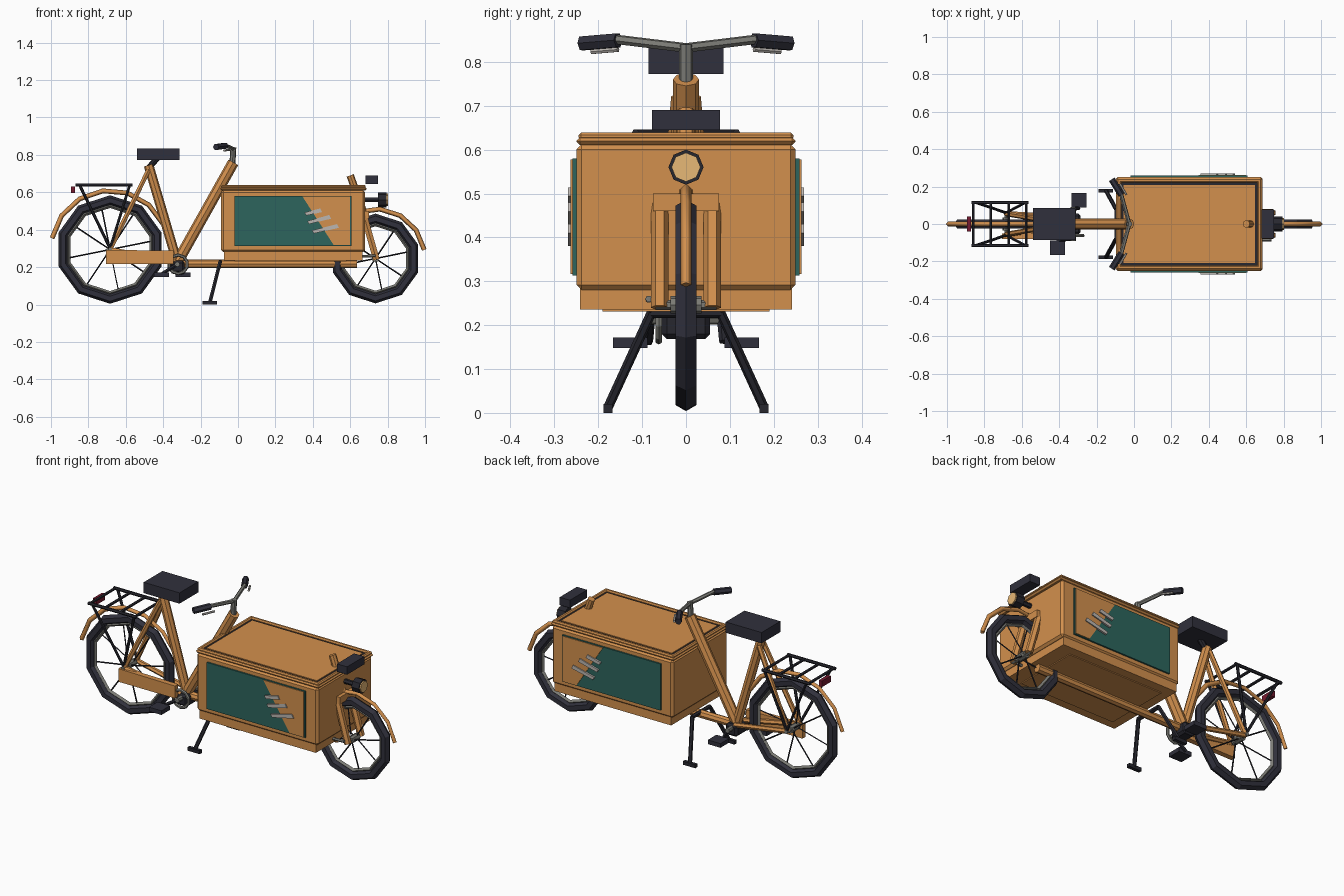
import bpy, bmesh
from math import pi, cos, sin, radians
from mathutils import Vector

if "Cube" in bpy.data.objects:
    bpy.data.objects.remove(bpy.data.objects["Cube"])


def material(name, rgb):
    m = bpy.data.materials.new(name)
    m.diffuse_color = (*rgb, 1)
    m.use_nodes = True
    m.node_tree.nodes["Principled BSDF"].inputs["Base Color"].default_value = m.diffuse_color
    return m


ORANGE = material("orange", (0.65, 0.28, 0.075))
TEAL = material("teal", (0.026, 0.13, 0.11))
BLACK = material("black", (0.02, 0.02, 0.028))
RUBBER = material("rubber", (0.03, 0.03, 0.045))
CREAM = material("lens", (0.8, 0.48, 0.18))
RED = material("red", (0.18, 0.01, 0.03))
METAL = material("metal", (0.2, 0.2, 0.18))
SILVER = material("silver", (0.5, 0.47, 0.44))


def finish(name, bm, mat):
    bmesh.ops.recalc_face_normals(bm, faces=bm.faces)
    me = bpy.data.meshes.new(name)
    bm.to_mesh(me)
    bm.free()
    ob = bpy.data.objects.new(name, me)
    bpy.context.collection.objects.link(ob)
    me.materials.append(mat)
    return ob


def box(name, lo, hi, mat, bevel=0):
    lo, hi = Vector(lo), Vector(hi)
    bm = bmesh.new()
    bmesh.ops.create_cube(bm, size=1)
    for v in bm.verts:
        v.co = (lo + hi) / 2 + v.co * (hi - lo)
    ob = finish(name, bm, mat)
    if bevel:
        mod = ob.modifiers.new("bevel", 'BEVEL')
        mod.width, mod.segments = bevel, 1
    return ob


def tube(name, a, b, r, mat, n=8, r2=None):
    a, b = Vector(a), Vector(b)
    bm = bmesh.new()
    bmesh.ops.create_cone(bm, cap_ends=True, segments=n, radius1=r,
                          radius2=r if r2 is None else r2, depth=(b - a).length)
    q = Vector((0, 0, 1)).rotation_difference(b - a)
    for v in bm.verts:
        v.co = q @ v.co + (a + b) / 2
    return finish(name, bm, mat)


def plate(name, pts, y0, y1, mat):
    """Extrude an x-z outline between two y values."""
    bm = bmesh.new()
    f = bm.faces.new([bm.verts.new((x, y0, z)) for x, z in pts])
    new = bmesh.ops.extrude_face_region(bm, geom=[f])["geom"]
    for v in new:
        if isinstance(v, bmesh.types.BMVert):
            v.co.y = y1
    return finish(name, bm, mat)


def ring(name, c, R, r, mat, n=10, m=6):
    bpy.ops.mesh.primitive_torus_add(location=c, rotation=(pi / 2, radians(18), 0), major_radius=R,
                                     minor_radius=r, major_segments=n, minor_segments=m)
    ob = bpy.context.object
    ob.name = name
    ob.data.materials.append(mat)


def fender(name, c, R, a0, a1, n):
    cu = bpy.data.curves.new(name, 'CURVE')
    cu.dimensions = '3D'
    cu.bevel_depth, cu.bevel_resolution, cu.use_fill_caps = 0.013, 0, True
    sp = cu.splines.new('POLY')
    sp.points.add(n)
    for i, p in enumerate(sp.points):
        a = radians(a0 + (a1 - a0) * i / n)
        p.co = (c[0] + R * cos(a), 0, c[2] + R * sin(a), 1)
    ob = bpy.data.objects.new(name, cu)
    bpy.context.collection.objects.link(ob)
    cu.materials.append(ORANGE)


# Wheels
REAR, FRONT = (-0.684, 0, 0.294), (0.735, 0, 0.246)
for tag, c, R in (("rear", REAR, 0.29), ("front", FRONT, 0.24)):
    ring(tag + "_tyre", c, R - 0.027, 0.027, RUBBER)
    ring(tag + "_rim", c, R - 0.057, 0.011, METAL, m=4)
    tube(tag + "_hub", (c[0], -0.035, c[2]), (c[0], 0.035, c[2]), 0.02, METAL)
    tube(tag + "_axle", (c[0], -0.07, c[2]), (c[0], 0.07, c[2]), 0.011, METAL, 6)
    for i in range(8):
        a = i * pi / 4 + 0.2
        s = 0.02 if i % 2 else -0.02
        e = (c[0] + (R - 0.06) * cos(a), 0, c[2] + (R - 0.06) * sin(a))
        tube(tag + "_spoke", (c[0], s, c[2]), e, 0.004, BLACK, 4)
fender("rear_fender", REAR, 0.316, 169, 25, 6)
fender("front_fender", FRONT, 0.265, 10, 135, 5)

# Cargo box
box("box_skirt", (-0.075, -0.242, 0.236), (0.665, 0.242, 0.285), ORANGE)
box("box_body", (-0.09, -0.25, 0.28), (0.68, 0.25, 0.612), ORANGE, 0.012)
box("box_floor_plate", (-0.02, -0.19, 0.231), (0.58, 0.19, 0.238), ORANGE)
box("box_lid", (-0.096, -0.25, 0.61), (0.688, 0.25, 0.628), ORANGE, 0.008)
for s in (-1, 1):
    y = sorted((s * 0.222, s * 0.245))
    box("lid_side_rim", (-0.091, y[0], 0.622), (0.683, y[1], 0.639), ORANGE, 0.006)
for x in (-0.091, 0.66):
    box("lid_end_rim", (x, -0.24, 0.622), (x + 0.023, 0.24, 0.639), ORANGE, 0.006)
box("lid_seal", (-0.07, -0.224, 0.62), (0.662, 0.224, 0.63), BLACK)
box("lid_panel", (-0.056, -0.209, 0.62), (0.648, 0.209, 0.634), ORANGE)

# Side panels with slanted inlay and stripes
for s in (-1, 1):
    box("side_panel", (-0.018, min(s * 0.245, s * 0.259), 0.313),
        (0.607, max(s * 0.245, s * 0.259), 0.58), TEAL)
    plate("panel_inlay", [(0.345, 0.577), (0.6, 0.577), (0.6, 0.317), (0.512, 0.317)],
          s * 0.25, s * 0.263, ORANGE)
    for x0, x1, z0, z1 in ((0.355, 0.45, 0.476, 0.5), (0.37, 0.498, 0.43, 0.465),
                           (0.395, 0.54, 0.38, 0.416)):
        plate("panel_stripe", [(x0, z0 + 0.016), (x1 - 0.01, z1 + 0.014), (x1, z1 - 0.006), (x0 + 0.01, z0)],
              s * 0.255, s * 0.269, SILVER)

# Front steering: head tube, fork, linkage
tube("front_head_tube", (0.6, 0, 0.69), (0.69, 0, 0.44), 0.02, ORANGE)
box("fork_crown", (0.645, -0.075, 0.46), (0.70, 0.075, 0.50), ORANGE)
for s in (-1, 1):
    tube("fork_blade", (0.74, s * 0.06, 0.24), (0.672, s * 0.06, 0.48), 0.02, ORANGE, 6)
tube("steering_link", (0.5, -0.085, 0.255), (0.735, -0.085, 0.26), 0.008, METAL, 6)

# Headlight and front module
tube("headlight_shell", (0.748, 0, 0.56), (0.795, 0, 0.56), 0.04, BLACK)
tube("headlight_lens", (0.79, 0, 0.56), (0.802, 0, 0.56), 0.033, CREAM)
tube("headlight_mount", (0.67, 0, 0.56), (0.75, 0, 0.56), 0.014, BLACK, 6)
box("front_module", (0.683, -0.078, 0.645), (0.748, 0.078, 0.69), RUBBER)

# Frame
BB = (-0.325, 0, 0.225)
tube("main_beam", (-0.31, 0, 0.217), (0.635, 0, 0.217), 0.023, ORANGE)
tube("seat_tube", BB, (-0.478, 0, 0.745), 0.026, ORANGE)
tube("steering_tube", BB, (-0.025, 0, 0.76), 0.03, ORANGE)
for s in (-1, 1):
    tube("seat_stay", (-0.684, s * 0.055, 0.294), (-0.478, s * 0.02, 0.72), 0.014, ORANGE, 6)
    tube("chain_stay", (-0.684, s * 0.055, 0.294), (-0.335, s * 0.035, 0.23), 0.014, ORANGE, 6)

# Seat
tube("seat_post", (-0.478, 0, 0.73), (-0.425, 0, 0.79), 0.016, BLACK)
box("seat", (-0.54, -0.085, 0.772), (-0.312, 0.085, 0.834), RUBBER)

# Handlebar
tube("stem", (-0.03, 0, 0.75), (-0.025, 0, 0.84), 0.016, METAL)
for s in (-1, 1):
    tube("handlebar", (-0.025, 0, 0.832), (-0.07, s * 0.165, 0.852), 0.011, METAL, 6)
    tube("grip", (-0.067, s * 0.155, 0.849), (-0.118, s * 0.238, 0.842), 0.018, RUBBER, 6)
    tube("brake_lever", (-0.04, s * 0.155, 0.828), (-0.075, s * 0.215, 0.823), 0.006, SILVER, 6)

# Drive: motor, chainring, guard, cranks, pedals
box("motor", (-0.36, -0.055, 0.168), (-0.285, 0.055, 0.235), BLACK, 0.012)
ring("chainring", (-0.32, -0.062, 0.215), 0.05, 0.009, METAL)
tube("crank_axle", (-0.325, -0.09, 0.215), (-0.325, 0.09, 0.215), 0.014, METAL)
plate("chain_guard", [(-0.705, 0.217), (-0.705, 0.292), (-0.345, 0.288), (-0.345, 0.217)], -0.08, -0.05, ORANGE)
for s, x in ((-1, -0.41), (1, -0.295)):
    tube("crank", (-0.325, s * 0.08, 0.215), (x, s * 0.085, 0.162), 0.01, BLACK, 6)
    y = sorted((s * 0.088, s * 0.166))
    box("pedal", (x - 0.04, y[0], 0.148), (x + 0.04, y[1], 0.172), RUBBER)

# Kickstand
tube("kickstand_pivot", (-0.095, -0.08, 0.228), (-0.095, 0.08, 0.228), 0.012, BLACK, 6)
for s in (-1, 1):
    tube("kickstand_leg", (-0.095, s * 0.078, 0.23), (-0.15, s * 0.178, 0.012), 0.011, BLACK, 6)
    box("kickstand_foot", (-0.19, s * 0.178 - 0.01, 0), (-0.112, s * 0.178 + 0.01, 0.02), BLACK)

# Rear rack and tail light
for s in (-1, 1):
    tube("rack_rail", (-0.87, s * 0.115, 0.638), (-0.565, s * 0.115, 0.638), 0.009, BLACK, 6)
    tube("rack_strut_front", (-0.58, s * 0.115, 0.635), (-0.684, s * 0.06, 0.3), 0.008, BLACK, 6)
    tube("rack_strut_rear", (-0.845, s * 0.115, 0.635), (-0.684, s * 0.06, 0.3), 0.008, BLACK, 6)
for x in (-0.86, -0.765, -0.67, -0.575):
    tube("rack_bar", (x, -0.12, 0.638), (x, 0.12, 0.638), 0.008, BLACK, 6)
box("tail_light", (-0.892, -0.04, 0.597), (-0.872, 0.04, 0.632), RED)
